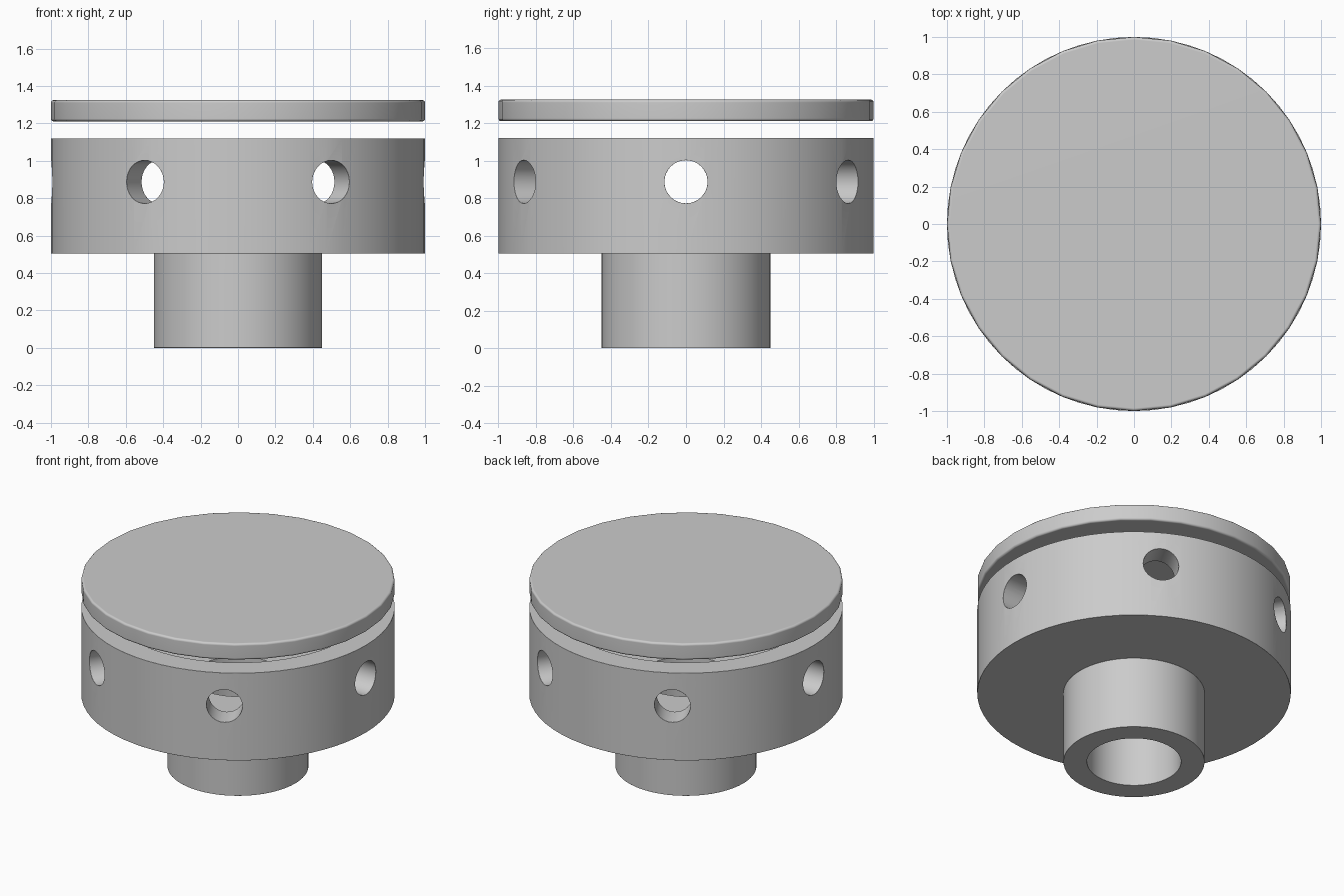
import bpy
import math

cube = bpy.data.objects.get("Cube")
if cube:
    bpy.data.objects.remove(cube, do_unlink=True)

grey = bpy.data.materials.new("plain grey")
grey.use_nodes = True
colour = (0.6, 0.6, 0.6, 1)
grey.diffuse_color = colour
grey.node_tree.nodes["Principled BSDF"].inputs["Base Color"].default_value = colour


def lathe(name, profile, sides):
    """Revolve a closed (radius, height) loop around z; radius 0 makes a pole."""
    verts, rings = [], []
    for r, z in profile:
        start = len(verts)
        count = sides if r > 0 else 1
        for i in range(count):
            a = 2 * math.pi * i / sides
            verts.append((r * math.cos(a), r * math.sin(a), z))
        rings.append([start + i % count for i in range(sides)])
    faces = []
    for k, low in enumerate(rings):
        high = rings[(k + 1) % len(rings)]
        for i in range(sides):
            j = (i + 1) % sides
            loop = list(dict.fromkeys((low[i], low[j], high[j], high[i])))
            if len(loop) > 2:
                faces.append(loop)
    mesh = bpy.data.meshes.new(name)
    mesh.from_pydata(verts, [], faces)
    mesh.materials.append(grey)
    obj = bpy.data.objects.new(name, mesh)
    bpy.context.collection.objects.link(obj)
    return obj


def finish(obj, width):
    """Round the edges, then shade the result smoothly."""
    bevel = obj.modifiers.new("rounded edges", "BEVEL")
    bevel.width = width
    bevel.segments = 3
    bevel.limit_method = "ANGLE"
    bevel.angle_limit = math.radians(40)
    bpy.ops.object.select_all(action="DESELECT")
    obj.select_set(True)
    bpy.context.view_layer.objects.active = obj
    for mod in list(obj.modifiers):
        bpy.ops.object.modifier_apply(modifier=mod.name)
    bpy.ops.object.shade_smooth_by_angle(angle=math.radians(40))
    obj.modifiers.new("clean shading", "WEIGHTED_NORMAL").keep_sharp = True


# Open cup on a hollow stem
cup = lathe("cup_and_stem", [(0.3, 0), (0.45, 0), (0.45, 0.505), (1, 0.505),
                             (1, 1.12), (0.84, 1.12), (0.84, 0.63), (0.3, 0.63)], 64)

# Six round holes through the cup wall
for i in range(6):
    a = math.radians(60 * i)
    bpy.ops.mesh.primitive_cylinder_add(
        vertices=32, radius=0.115, depth=0.5, rotation=(0, math.pi / 2, a),
        location=(0.95 * math.cos(a), 0.95 * math.sin(a), 0.887))
    cutter = bpy.context.object
    cutter.name = f"hole_cutter_{i + 1}"
    cutter.data.materials.append(grey)
    cutter.hide_render = True
    cutter.hide_set(True)
    cut = cup.modifiers.new("hole", "BOOLEAN")
    cut.object = cutter
    cut.solver = "EXACT"
finish(cup, 0.012)

# Flat lid floating above the cup
lid = lathe("lid", [(0, 1.21), (1, 1.21), (1, 1.325), (0, 1.325)], 32)
# The axis edge of the closed loop collapses, leaving a solid disc
finish(lid, 0.015)
